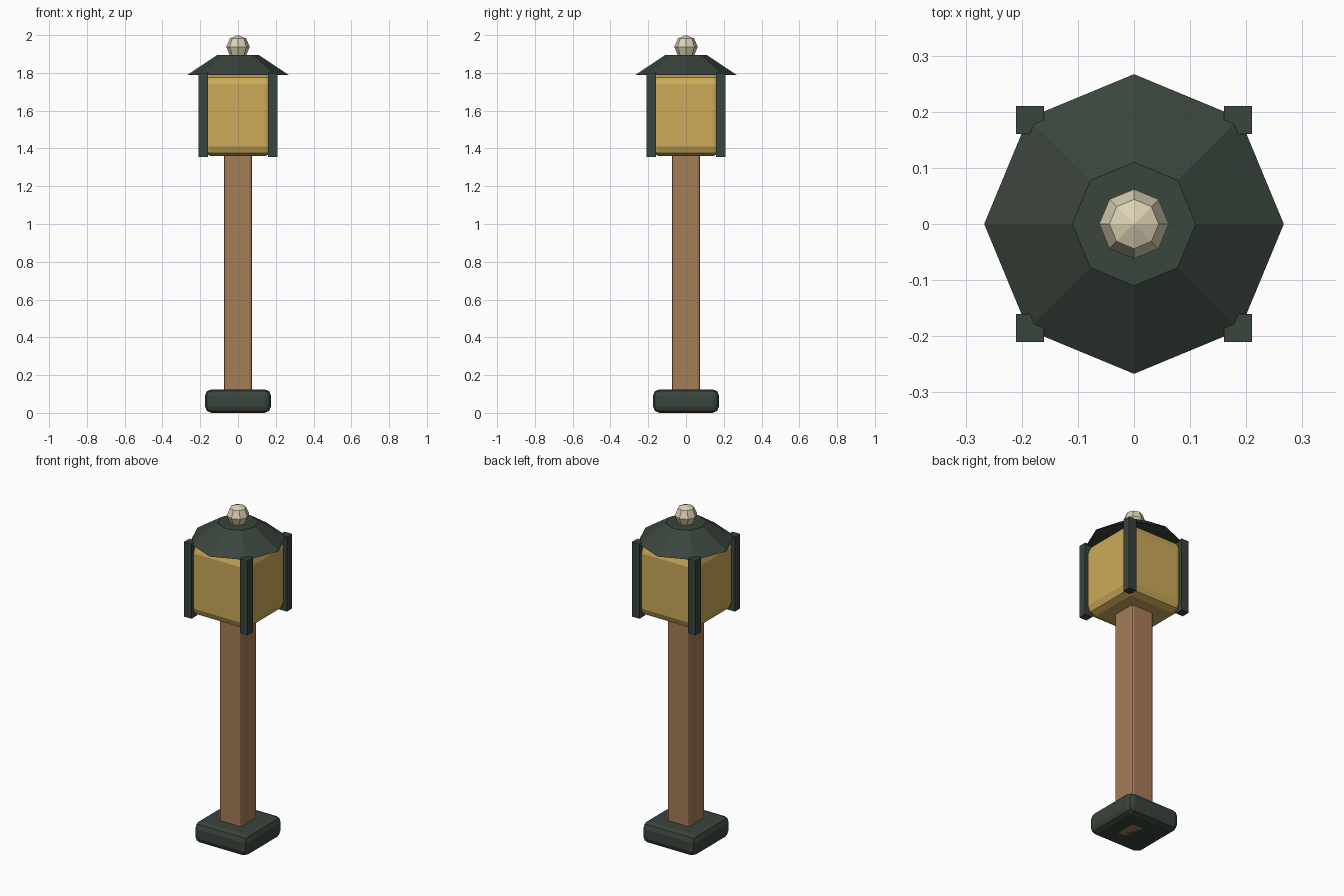
import bpy, bmesh
from mathutils import Matrix

if "Cube" in bpy.data.objects:
    bpy.data.objects.remove(bpy.data.objects["Cube"])


def material(name, rgb):
    m = bpy.data.materials.new(name)
    m.diffuse_color = (*rgb, 1)
    m.use_nodes = True
    m.node_tree.nodes["Principled BSDF"].inputs["Base Color"].default_value = m.diffuse_color
    return m


GREEN = material("dark_green_metal", (0.042, 0.058, 0.045))
WOOD = material("brown_wood", (0.38, 0.20, 0.095))
GLOW = material("amber_glass", (0.60, 0.40, 0.10))
CREAM = material("cream", (0.72, 0.64, 0.46))


def finish(name, bm, mat):
    mesh = bpy.data.meshes.new(name)
    bm.to_mesh(mesh)
    bm.free()
    mesh.materials.append(mat)
    ob = bpy.data.objects.new(name, mesh)
    bpy.context.collection.objects.link(ob)
    return ob


def box(name, mat, half, z0, z1, x=0, y=0, bevel=0):
    bm = bmesh.new()
    size = Matrix.Diagonal((2 * half, 2 * half, z1 - z0, 1))
    bmesh.ops.create_cube(bm, size=1, matrix=Matrix.Translation((x, y, (z0 + z1) / 2)) @ size)
    ob = finish(name, bm, mat)
    if bevel:
        mod = ob.modifiers.new("rounded_edges", 'BEVEL')
        mod.width = bevel
        mod.segments = 2
    return ob


# Base, pole and lantern body
box("base", GREEN, 0.175, 0, 0.125, bevel=0.035)
box("pole", WOOD, 0.075, 0, 1.40, bevel=0.015)
box("lantern_glass", GLOW, 0.195, 1.36, 1.79, bevel=0.05)

# Four corner bars of the lantern
for sx, side in ((-1, "left"), (1, "right")):
    for sy, end in ((-1, "front"), (1, "back")):
        box(f"corner_bar_{end}_{side}", GREEN, 0.025, 1.355, 1.80, sx * 0.185, sy * 0.185)

# Eight-sided roof
bm = bmesh.new()
bmesh.ops.create_cone(bm, cap_ends=True, segments=8, radius1=0.267, radius2=0.11,
                      depth=0.105, matrix=Matrix.Translation((0, 0, 1.8425)))
finish("roof", bm, GREEN)

# Faceted ball on top
bm = bmesh.new()
bmesh.ops.create_uvsphere(bm, u_segments=8, v_segments=4, radius=0.062,
                          matrix=Matrix.Translation((0, 0, 1.938)))
finish("finial", bm, CREAM)
